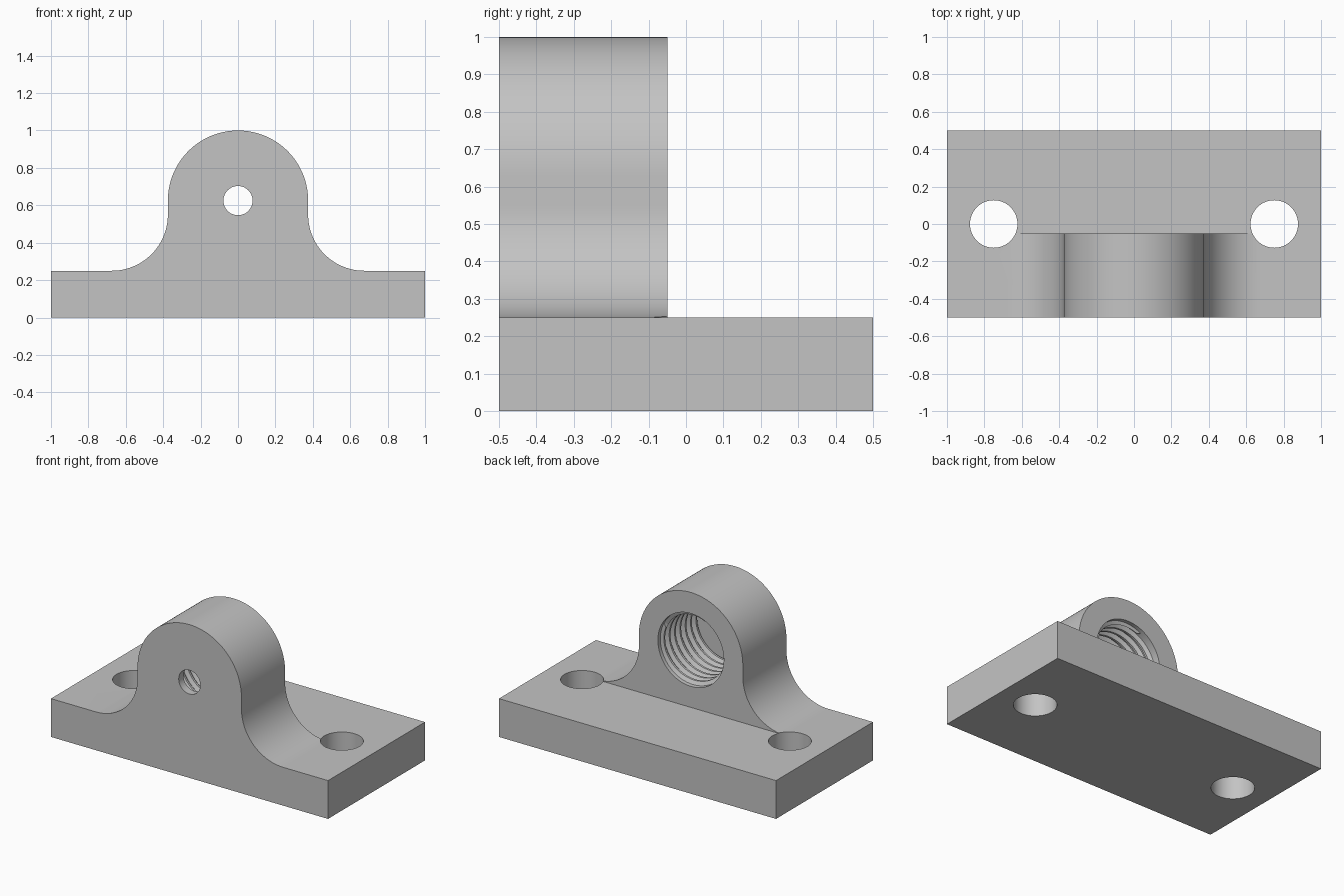
import bpy, bmesh
from math import sin, cos, pi, radians

if "Cube" in bpy.data.objects:
    bpy.data.objects.remove(bpy.data.objects["Cube"], do_unlink=True)

grey = bpy.data.materials.new("machined grey")
grey.use_nodes = True
colour = (0.55, 0.55, 0.55, 1)
grey.diffuse_color = colour
grey.node_tree.nodes["Principled BSDF"].inputs["Base Color"].default_value = colour


def make_object(name, bm):
    bmesh.ops.recalc_face_normals(bm, faces=bm.faces)
    mesh = bpy.data.meshes.new(name)
    bm.to_mesh(mesh)
    bm.free()
    mesh.materials.append(grey)
    ob = bpy.data.objects.new(name, mesh)
    bpy.context.scene.collection.objects.link(ob)
    return ob


def extrude_profile(name, points, y0, y1):
    """Solid made by sweeping an x-z outline from y0 to y1."""
    bm = bmesh.new()
    face = bm.faces.new([bm.verts.new((x, y0, z)) for x, z in points])
    moved = bmesh.ops.extrude_face_region(bm, geom=[face])["geom"]
    bmesh.ops.translate(bm, vec=(0, y1 - y0, 0),
                        verts=[v for v in moved if isinstance(v, bmesh.types.BMVert)])
    return make_object(name, bm)


def arc(cx, cz, r, start, end, n):
    return [(cx + r * cos(radians(start + (end - start) * i / n)),
             cz + r * sin(radians(start + (end - start) * i / n))) for i in range(n + 1)]


# Dimensions
BASE_H, BOSS_Z, BOSS_R, FILLET = 0.25, 0.625, 0.375, 0.3
FRONT, BACK = -0.5, -0.05

# Base plate
body = extrude_profile("mounting_bracket", [(-1, 0), (1, 0), (1, BASE_H), (-1, BASE_H)], FRONT, 0.5)

# Upright boss with filleted feet
fx, fz = BOSS_R + FILLET, BASE_H + FILLET
outline = [(-fx, 0.1), (fx, 0.1)]
outline += arc(fx, fz, FILLET, 270, 180, 24)
outline += arc(0, BOSS_Z, BOSS_R, 0, 180, 64)
outline += arc(-fx, fz, FILLET, 0, -90, 24)
upright = extrude_profile("upright_boss", outline, FRONT, BACK)


def threaded_cutter(name, a, b, end, root, crest, pitch, n=64):
    """Helical thread between a and b, followed by a plain entry up to end."""
    shape = [root, root, crest, crest]
    steps = len(shape)
    rows = int((b - a) / pitch + 4) * steps
    bm = bmesh.new()
    grid = []
    for j in range(n):
        t = 2 * pi * j / n
        column = []
        for k in range(rows):
            y = a + pitch * (k / steps + j / n - 2)
            r = shape[k % steps] if a < y < b else root
            y = min(max(y, a), b)
            column.append(bm.verts.new((r * cos(t), y, BOSS_Z + r * sin(t))))
        column.append(bm.verts.new((root * cos(t), end, BOSS_Z + root * sin(t))))
        grid.append(column)
    for j in range(n):
        wrap = steps if j == n - 1 else 0
        nxt = grid[(j + 1) % n]
        for k in range(rows):
            quad = [grid[j][k], grid[j][k + 1],
                    nxt[min(k + 1 + wrap, rows - (k + 1 < rows))],
                    nxt[min(k + wrap, rows - 1)]]
            bm.faces.new(list(dict.fromkeys(quad)))
    bmesh.ops.remove_doubles(bm, verts=bm.verts, dist=0.00005)
    bmesh.ops.holes_fill(bm, edges=[e for e in bm.edges if e.is_boundary], sides=0)
    return make_object(name, bm)


# Cutters: threaded bore, pilot hole and two bolt holes
cutters = [
    threaded_cutter("threaded_bore_cutter", -0.45, -0.075, 0.1, 0.238, 0.215, 0.055),
    extrude_profile("pilot_hole_cutter", arc(0, BOSS_Z, 0.078, 0, 352.5, 47), -0.6, -0.4),
]
for side in (-1, 1):
    bm = bmesh.new()
    bmesh.ops.create_cone(bm, cap_ends=True, segments=64, radius1=0.127, radius2=0.127, depth=1.2)
    bmesh.ops.translate(bm, vec=(side * 0.75, 0, 0.2), verts=bm.verts)
    cutters.append(make_object("bolt_hole_cutter", bm))

# Join the solids, cut the holes and keep the finished mesh
for tool, operation in [(upright, "UNION")] + [(c, "DIFFERENCE") for c in cutters]:
    mod = body.modifiers.new(tool.name, "BOOLEAN")
    mod.object, mod.operation, mod.solver = tool, operation, "EXACT"
graph = bpy.context.evaluated_depsgraph_get()
finished = bpy.data.meshes.new_from_object(body.evaluated_get(graph))
body.modifiers.clear()
body.data = finished
for tool in [upright] + cutters:
    bpy.data.objects.remove(tool, do_unlink=True)

# Smooth curved walls, crisp edges
bpy.ops.object.select_all(action="DESELECT")
body.select_set(True)
bpy.context.view_layer.objects.active = body
bpy.ops.object.shade_smooth_by_angle(angle=radians(25))
